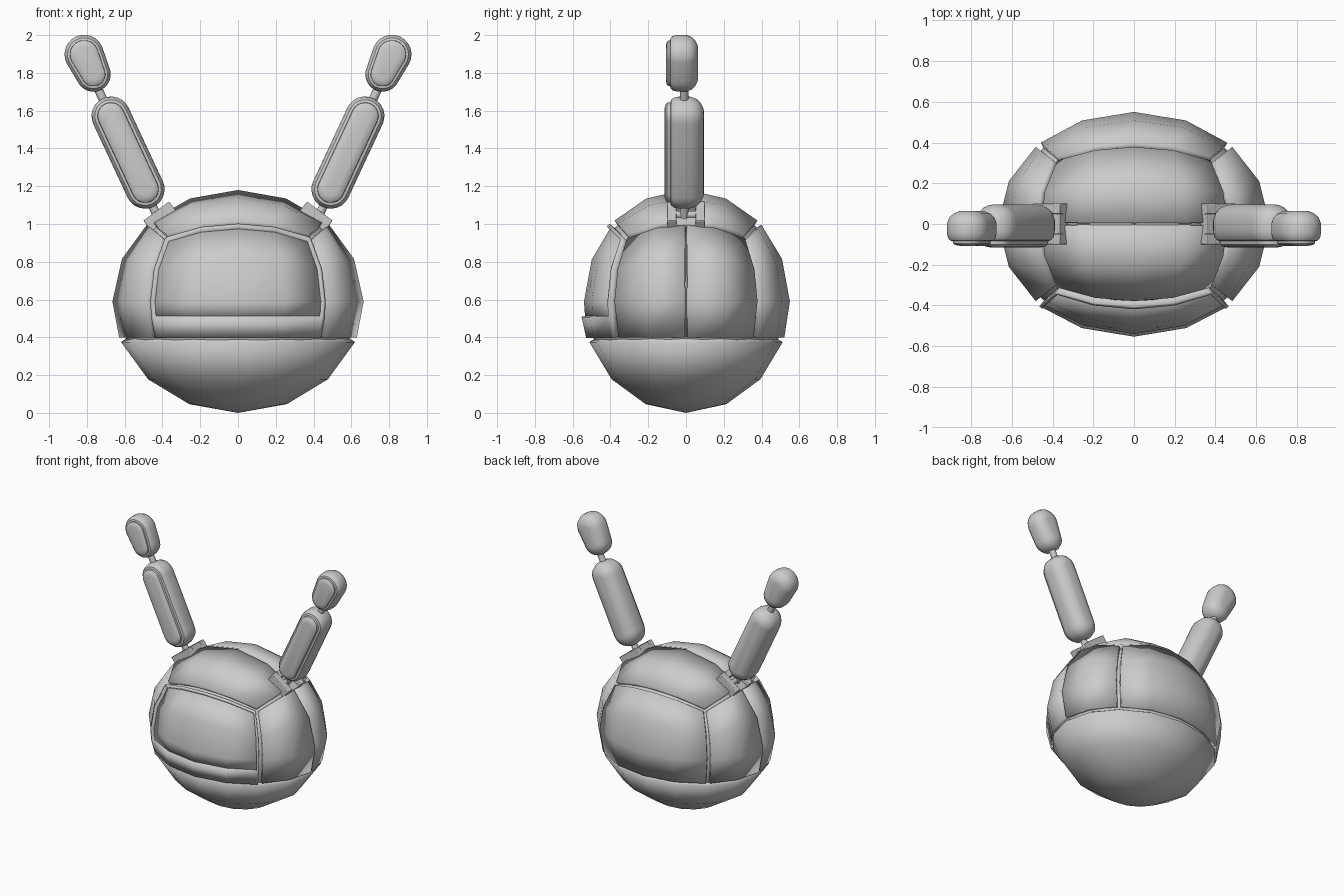
import bpy, bmesh, math
from mathutils import Vector, Matrix

if "Cube" in bpy.data.objects:
    bpy.data.objects.remove(bpy.data.objects["Cube"])

C = Vector((0, 0, 0.59))
R = Vector((0.665, 0.55, 0.59))
X, Y, Z = Vector((1, 0, 0)), Vector((0, 1, 0)), Vector((0, 0, 1))


def finish(name, bm, thick=0, mirror=False, bevel=0):
    me = bpy.data.meshes.new(name)
    bm.to_mesh(me)
    bm.free()
    ob = bpy.data.objects.new(name, me)
    bpy.context.collection.objects.link(ob)
    bpy.ops.object.select_all(action='DESELECT')
    ob.select_set(True)
    bpy.context.view_layer.objects.active = ob
    if thick:
        m = ob.modifiers.new("thickness", 'SOLIDIFY')
        m.thickness, m.offset = thick, -1
    if bevel:
        m = ob.modifiers.new("bevel", 'BEVEL')
        m.width, m.segments = bevel, 2
    if mirror:
        ob.modifiers.new("mirror", 'MIRROR')
    bpy.ops.object.shade_smooth_by_angle(angle=math.radians(35))
    return ob


def on_shell(d, s=1.0):
    d = d.normalized() * s
    return C + Vector((d.x * R.x, d.y * R.y, d.z * R.z))


def face_out(bm):
    bm.normal_update()
    for f in bm.faces:
        if f.normal.dot(f.calc_center_median() - C) < 0:
            f.normal_flip()


def patch(name, right, out, up, us, vs, scale=1.0, hole=None, thick=0.045):
    """Shell panel: one cube side blown up onto the ellipsoid."""
    bm = bmesh.new()
    rows = []
    for v in vs:
        row = []
        for u in us:
            a, b = math.tan(u * math.pi / 4), math.tan(v * math.pi / 4)
            if v < 0 and out.z == 0:      # keeps the lower edge level
                b *= math.sqrt(1 + a * a)
            row.append(bm.verts.new(on_shell(out + right * a + up * b, scale)))
        rows.append(row)
    for j in range(len(vs) - 1):
        for i in range(len(us) - 1):
            if hole and 0 < i < len(us) - 2 and 0 < j < len(vs) - 2:
                continue
            bm.faces.new((rows[j][i], rows[j][i + 1], rows[j + 1][i + 1], rows[j + 1][i]))
    bmesh.ops.delete(bm, geom=[v for v in bm.verts if not v.link_faces], context='VERTS')
    face_out(bm)
    return finish(name, bm, thick)


E = 0.966
full = [-E, -0.5, 0, 0.5, E]
tall = [-0.42, 0, 0.5, E]
halves = {"a": [-E, -0.5, -0.022], "b": [0.022, 0.5, E]}

# Inner core seen at the bottom of the seams
bm = bmesh.new()
bmesh.ops.create_uvsphere(bm, u_segments=32, v_segments=20, radius=1)
for v in bm.verts:
    v.co = on_shell(v.co, 0.952)
finish("core", bm)

# Upper shell panels
patch("back_panel", -X, Y, Z, full, tall)
for k, h in halves.items():
    patch("top_panel_" + k, X, Z, Y, full, h)
    patch("right_panel_" + k, Y, X, Z, h, tall)
    patch("left_panel_" + k, -Y, -X, Z, h, tall)

# Raised front frame with sunken window
patch("front_frame", X, -Y, Z, [-E, -0.93, -0.5, 0, 0.5, 0.93, E],
      [-0.42, -0.174, 0, 0.5, 0.92, E], 1.015, True, 0.055)
patch("front_window", X, -Y, Z, [-0.94, -0.5, 0, 0.5, 0.94],
      [-0.19, 0, 0.5, 0.93], 0.982, None, 0.02)

# Lower bowl
bm = bmesh.new()
n = 16
pole = bm.verts.new(on_shell(-Z))
prev = None
for deg in (22.9, 45.7, 68.6):
    p = math.radians(deg)
    ring = [bm.verts.new(on_shell(Vector((math.sin(p) * math.cos(t), math.sin(p) * math.sin(t), -math.cos(p)))))
            for t in (2 * math.pi * i / n for i in range(n))]
    for i in range(n):
        j = (i + 1) % n
        bm.faces.new((prev[i], prev[j], ring[j], ring[i]) if prev else (pole, ring[j], ring[i]))
    prev = ring
face_out(bm)
finish("lower_bowl", bm, 0.045)

# Antennae-like ears, built on the right and mirrored
TILT = math.radians(25)


def ear_part(name, centre, half, r_top, r_low, rings):
    """Loft a rounded outline front to back; rings are (y, inset)."""
    bm = bmesh.new()
    M = Matrix.Translation(centre) @ Matrix.Rotation(TILT, 4, 'Y')
    loops = []
    for y, inset in rings:
        loop = []
        for i in range(26):
            top = i < 13
            a = math.pi * (i if top else i - 1) / 12
            r = (r_top if top else r_low) - inset
            p = Vector((math.cos(a) * r, y, math.sin(a) * r + (half if top else -half)))
            loop.append(bm.verts.new(M @ p))
        loops.append(loop)
    for a, b in zip(loops, loops[1:]):
        for i in range(26):
            j = (i + 1) % 26
            bm.faces.new((a[i], a[j], b[j], b[i]))
    bm.faces.new(loops[0])
    bm.faces.new(loops[-1])
    bmesh.ops.recalc_face_normals(bm, faces=bm.faces)
    finish(name, bm, mirror=True)


def scaled(rings, k):
    return [(y * k, i * min(1, k + 0.1)) for y, i in rings]


body = [(-0.084, 0.034), (-0.079, 0.017), (-0.062, 0.005), (-0.035, 0), (0.02, 0),
        (0.055, 0.012), (0.078, 0.034), (0.092, 0.062), (0.095, 0.08)]
plate = [(-0.07, 0.03), (-0.1, 0.033), (-0.11, 0.045), (-0.115, 0.07)]
low_c, tip_c = Vector((0.582, 0, 1.378)), Vector((0.79, -0.015, 1.845))
ear_part("ear_lower", low_c, 0.214, 0.103, 0.103, body)
ear_part("ear_lower_plate", low_c, 0.214, 0.103, 0.103, plate)
ear_part("ear_tip", tip_c, 0.058, 0.104, 0.092, scaled(body, 0.84))
ear_part("ear_tip_plate", tip_c, 0.058, 0.104, 0.092, scaled(plate, 0.8))


def rod(name, a, b, r):
    bm = bmesh.new()
    d = b - a
    bmesh.ops.create_cone(bm, cap_ends=True, segments=16, radius1=r, radius2=r, depth=d.length,
                          matrix=Matrix.Translation((a + b) / 2) @ d.to_track_quat('Z', 'Y').to_matrix().to_4x4())
    finish(name, bm, mirror=True)


# Stem through both ear sections, and its hinge pin
rod("ear_stem", Vector((0.422, -0.01, 1.03)), Vector((0.78, -0.01, 1.80)), 0.023)
rod("hinge_pin", Vector((0.428, -0.06, 1.05)), Vector((0.428, 0.06, 1.05)), 0.02)

# Hinge mount: base plate plus raised walls around a slot
bm = bmesh.new()
P = Matrix.Translation((0.415, 0, 1.045)) @ Matrix.Rotation(math.radians(37), 4, 'Y')
for loc, size in (((0, 0, -0.02), (0.17, 0.2, 0.05)),
                  ((0, 0.075, 0.012), (0.17, 0.05, 0.035)),
                  ((0, -0.075, 0.012), (0.17, 0.05, 0.035)),
                  ((-0.06, 0, 0.012), (0.05, 0.1, 0.035))):
    bmesh.ops.create_cube(bm, size=1, matrix=P @ Matrix.Translation(loc) @ Matrix.Diagonal((*size, 1)))
finish("hinge_mount", bm, mirror=True, bevel=0.004)
